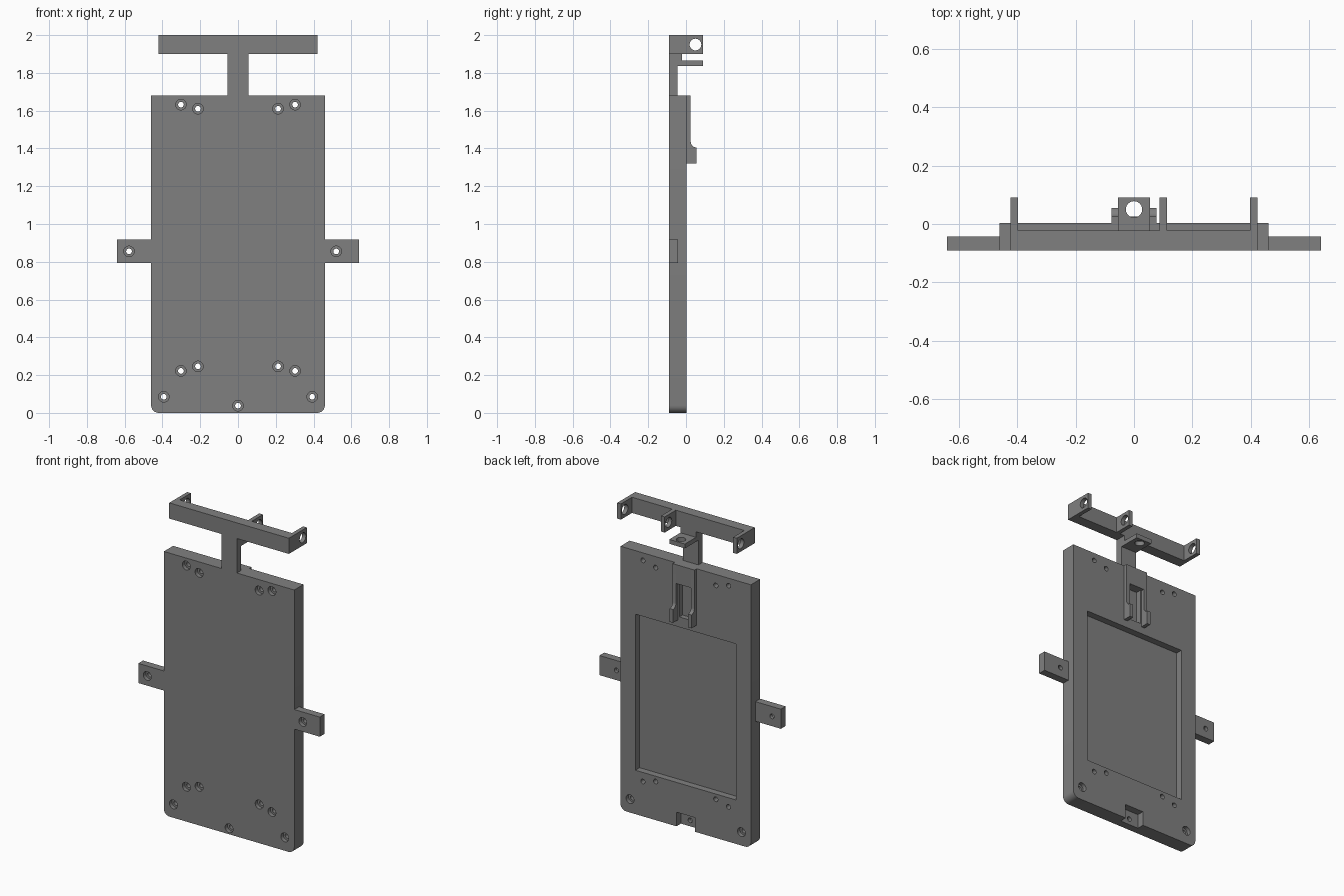
import bpy, bmesh, math

if "Cube" in bpy.data.objects:
    bpy.data.objects.remove(bpy.data.objects["Cube"])

grey = bpy.data.materials.new("grey plastic")
grey.diffuse_color = (0.216, 0.216, 0.216, 1)
grey.use_nodes = True
grey.node_tree.nodes["Principled BSDF"].inputs["Base Color"].default_value = grey.diffuse_color

FRONT, BACK = -0.09, 0.003      # plate faces
THIN = -0.042                   # back face of the thin tabs


def finish(name, bm):
    bmesh.ops.recalc_face_normals(bm, faces=bm.faces[:])
    me = bpy.data.meshes.new(name)
    bm.to_mesh(me)
    bm.free()
    me.materials.append(grey)
    ob = bpy.data.objects.new(name, me)
    bpy.context.collection.objects.link(ob)
    return ob


def prism(name, pts, axis, a, b):
    """Extrude a 2D outline along x (pts are y,z) or y (pts are x,z)."""
    bm = bmesh.new()
    put = (lambda p, t: (t, p[0], p[1])) if axis == "x" else (lambda p, t: (p[0], t, p[1]))
    face = bm.faces.new([bm.verts.new(put(p, a)) for p in pts])
    new = bmesh.ops.extrude_face_region(bm, geom=[face])["geom"]
    vec = (b - a, 0, 0) if axis == "x" else (0, b - a, 0)
    bmesh.ops.translate(bm, vec=vec, verts=[g for g in new if isinstance(g, bmesh.types.BMVert)])
    return finish(name, bm)


def box(name, x0, x1, y0, y1, z0, z1):
    return prism(name, [(x0, z0), (x1, z0), (x1, z1), (x0, z1)], "y", y0, y1)


def arc(cx, cz, r, a0, a1, n=6):
    return [(cx + r * math.cos(math.radians(a0 + (a1 - a0) * i / n)),
             cz + r * math.sin(math.radians(a0 + (a1 - a0) * i / n))) for i in range(n + 1)]


def circle(cx, cz, r, n=24):
    return arc(cx, cz, r, 0, 360, n)[:-1]


def cut(ob, cutter):
    mod = ob.modifiers.new("cut", "BOOLEAN")
    mod.operation, mod.object, mod.solver = "DIFFERENCE", cutter, "EXACT"
    bpy.context.view_layer.objects.active = ob
    bpy.ops.object.modifier_apply(modifier=mod.name)
    bpy.data.objects.remove(cutter)


def screw_hole(ob, x, z, both=False):
    """Through hole with a wider bore on the front, and optionally the back."""
    cut(ob, prism("hole_cutter", circle(x, z, 0.015), "y", -0.2, 0.2))
    cut(ob, prism("bore_cutter", circle(x, z, 0.028), "y", -0.2, FRONT + 0.025))
    if both:
        cut(ob, prism("bore_cutter", circle(x, z, 0.028), "y", BACK - 0.025, 0.2))


# Main plate with rounded bottom corners
outline = (arc(-0.42, 0.04, 0.04, 180, 270) + arc(0.42, 0.04, 0.04, 270, 360)
           + [(0.46, 1.68), (-0.46, 1.68)])
plate = prism("main_plate", outline, "y", FRONT, BACK)
cut(plate, box("tray_cutter", -0.355, 0.355, -0.04, 0.1, 0.28, 1.275))
cut(plate, box("latch_cutter", -0.045, 0.045, -0.03, 0.1, 1.34, 1.56))
cut(plate, box("notch_cutter", -0.065, 0.065, THIN, 0.1, -0.1, 0.09))
for s in (-1, 1):
    for x, z in ((0.302, 1.632), (0.212, 1.61), (0.302, 0.222), (0.212, 0.246)):
        screw_hole(plate, s * x, z)
    screw_hole(plate, s * 0.393, 0.085, both=True)
screw_hole(plate, 0, 0.038)

# Side mounting tabs
for name, x0, x1, hx in (("left_tab", -0.64, -0.46, -0.577), ("right_tab", 0.46, 0.64, 0.52)):
    screw_hole(box(name, x0, x1, FRONT, THIN, 0.793, 0.918), hx, 0.855)

# Latch guide: two rails ending in hooks, joined by a bridge
PAD = 0.025
rail = ([(BACK, 1.32), (0.055, 1.32), (0.055, 1.405)]
        + arc(0.055, 1.435, 0.03, 270, 180) + [(PAD, 1.68), (BACK, 1.68)])
prism("left_rail", rail, "x", -0.077, -0.053)
prism("right_rail", rail, "x", 0.053, 0.077)
box("rail_bridge", -0.053, 0.053, BACK, PAD, 1.56, 1.68)

# Neck and its pierced shelf
box("neck", -0.055, 0.055, FRONT, -0.046, 1.68, 1.9)
box("neck_step", -0.055, 0.055, -0.046, -0.022, 1.865, 1.9)
shelf = box("shelf", -0.055, 0.055, -0.046, 0.09, 1.837, 1.865)
bm = bmesh.new()
bmesh.ops.create_cone(bm, cap_ends=True, segments=24, radius1=0.028, radius2=0.028, depth=0.2)
bmesh.ops.translate(bm, vec=(0, 0.05, 1.85), verts=bm.verts)
cut(shelf, finish("shelf_cutter", bm))

# Crossbar with three pierced ears
box("crossbar", -0.422, 0.422, FRONT, -0.022, 1.9, 2.0)
for name, x0 in (("left_ear", -0.422), ("middle_ear", 0.087), ("right_ear", 0.396)):
    ear = box(name, x0, x0 + 0.026, -0.022, 0.09, 1.9, 2.0)
    cut(ear, prism("ear_cutter", circle(0.05, 1.95, 0.031), "x", x0 - 0.1, x0 + 0.1))

# Smooth round bores, keep edges sharp
for ob in bpy.context.collection.objects:
    ob.select_set(True)
bpy.ops.object.shade_smooth_by_angle(angle=math.radians(30))
